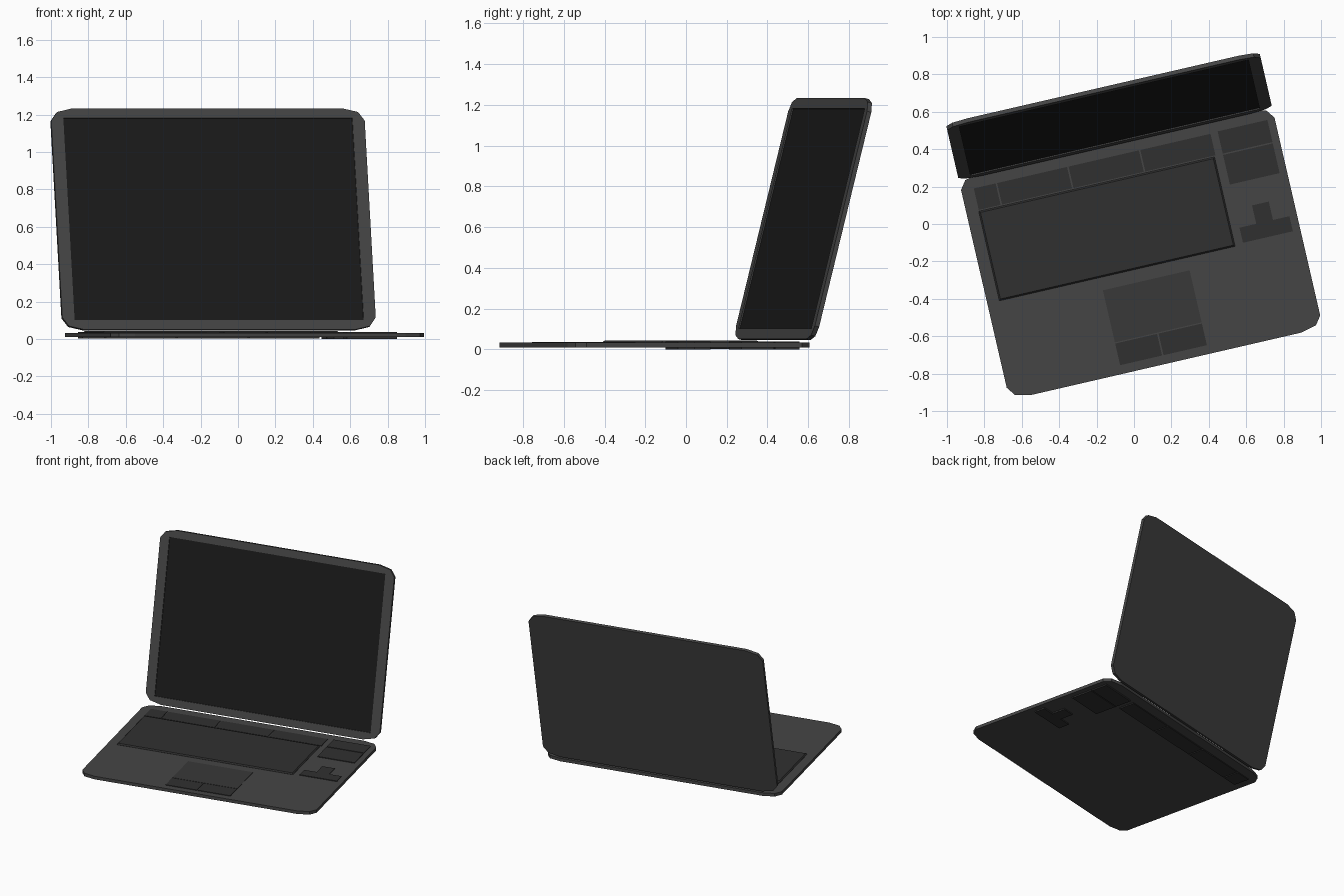
import bpy, bmesh
from math import radians
from mathutils import Matrix, Vector

if "Cube" in bpy.data.objects:
    bpy.data.objects.remove(bpy.data.objects["Cube"])

TURN = Matrix.Rotation(radians(13), 4, 'Z')      # whole model is turned on the ground
W, L = 0.86, 1.219                               # half width, depth of both slabs


def material(name, v):
    m = bpy.data.materials.new(name)
    m.diffuse_color = (v, v, v, 1)
    m.use_nodes = True
    m.node_tree.nodes["Principled BSDF"].inputs["Base Color"].default_value = m.diffuse_color
    return m


CASE = material("case_grey", 0.06)
KEYS = material("key_grey", 0.03)
PAD = material("pad_grey", 0.04)
GLASS = material("display_black", 0.01)


def prism(name, outline, z0, z1, mat, frame, taper=0.0):
    """Extrude a counter-clockwise outline from z0 to z1, optionally bevelling the top rim."""
    bm = bmesh.new()
    bottom = bm.faces.new([bm.verts.new((x, y, z0)) for x, y in outline])
    geom = bmesh.ops.extrude_face_region(bm, geom=[bottom], use_keep_orig=True)["geom"]
    bmesh.ops.translate(bm, vec=(0, 0, z1 - z0),
                        verts=[g for g in geom if isinstance(g, bmesh.types.BMVert)])
    if taper:
        top = [e for e in bm.edges if all(abs(v.co.z - z1) < 1e-5 for v in e.verts)]
        bmesh.ops.bevel(bm, geom=top, offset=taper, segments=1, affect='EDGES')
    bmesh.ops.recalc_face_normals(bm, faces=bm.faces)
    bm.transform(TURN @ frame)
    me = bpy.data.meshes.new(name)
    bm.to_mesh(me)
    bm.free()
    ob = bpy.data.objects.new(name, me)
    me.materials.append(mat)
    bpy.context.collection.objects.link(ob)
    return ob


def rect(x0, x1, y0, y1):
    return [(x0, y0), (x1, y0), (x1, y1), (x0, y1)]


def slab_outline():
    """Rectangle with two-step clipped corners, y from 0 to L."""
    corner = [(W, 0.067), (0.826, 0.02), (0.742, 0)]
    right = corner[::-1] + [(x, L - y) for x, y in corner]
    return right + [(-x, y) for x, y in right[::-1]]


FLAT = Matrix.Identity(4)

# base slab
prism("base", slab_outline(), 0.01, 0.033, CASE, Matrix.Translation((0, -0.767, 0)))

# main key field, raised with bevelled rim
prism("keyboard", rect(-0.794, 0.5, -0.238, 0.253), 0.012, 0.042, KEYS, FLAT, 0.008)

# function row
for i, (a, b) in enumerate([(-0.792, -0.672), (-0.664, -0.28), (-0.272, 0.114), (0.122, 0.507)]):
    prism(f"function_keys_{i + 1}", rect(a, b, 0.26, 0.378), 0.002, 0.037, KEYS, FLAT)

# side key blocks
for i, (a, b) in enumerate([(0.09, 0.253), (0.26, 0.382)]):
    prism(f"side_keys_{i + 1}", rect(0.547, 0.82, a, b), 0.0, 0.038, KEYS, FLAT)

# arrow keys, upside-down T
prism("arrow_keys", [(0.545, -0.229), (0.819, -0.229), (0.819, -0.146), (0.729, -0.146),
                     (0.729, -0.045), (0.637, -0.045), (0.637, -0.146), (0.545, -0.146)],
      0.0, 0.038, KEYS, FLAT)

# touchpad and its two buttons
prism("touchpad", rect(-0.242, 0.234, -0.594, -0.308), 0.02, 0.036, PAD, FLAT)
for name, a, b in [("left_button", -0.242, -0.012), ("right_button", -0.004, 0.234)]:
    prism(name, rect(a, b, -0.719, -0.6), 0.02, 0.037, KEYS, FLAT)

# lid leaning back, with a shallow recess for the display
LEAN = Matrix.Translation((0, 0.456, 0.045)) @ Matrix.Rotation(radians(76), 4, 'X')
opening = rect(-0.793, 0.793, 0.053, L - 0.053)
lid = prism("lid", slab_outline(), 0, 0.022, CASE, LEAN)
cutter = prism("lid_cutter", opening, 0.012, 0.05, CASE, LEAN)
cutter.hide_render = True
cutter.hide_viewport = True
cut = lid.modifiers.new("recess", 'BOOLEAN')
cut.operation = 'DIFFERENCE'
cut.object = cutter
cut.solver = 'EXACT'
prism("display", opening, 0.008, 0.015, GLASS, LEAN)
